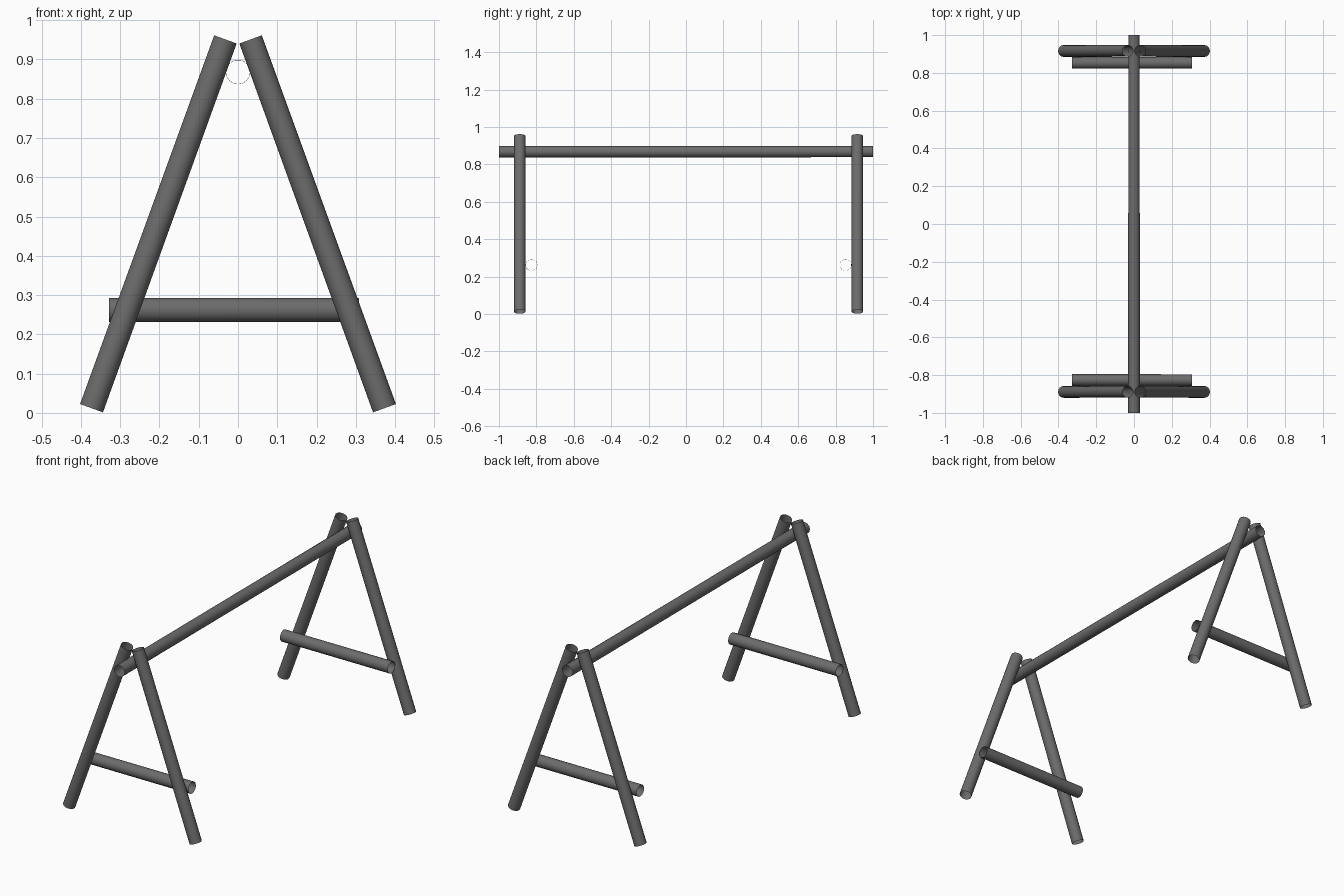
import bpy, bmesh
from math import cos, sin, tau
from mathutils import Vector

if "Cube" in bpy.data.objects:
    bpy.data.objects.remove(bpy.data.objects["Cube"])

# Dark grey finish
dark = bpy.data.materials.new("dark_grey")
dark.diffuse_color = (0.15, 0.15, 0.15, 1)
dark.use_nodes = True
dark.node_tree.nodes["Principled BSDF"].inputs["Base Color"].default_value = dark.diffuse_color


def tube(name, start, end, radius=0.031, sides=16):
    """Open-ended, smooth-shaded pole; its end rings are turned half a side apart."""
    a, b = Vector(start), Vector(end)
    rot = (b - a).to_track_quat('Z', 'Y')
    bm = bmesh.new()
    rings = []
    for centre, turn in ((a, 0), (b, 0.5)):
        angles = [tau * (i + turn) / sides for i in range(sides)]
        rings.append([bm.verts.new(centre + rot @ Vector((radius * cos(t), radius * sin(t), 0)))
                      for t in angles])
    low, high = rings
    for i in range(sides):
        j = (i + 1) % sides
        bm.faces.new((low[i], low[j], high[i])).smooth = True
        bm.faces.new((low[j], high[j], high[i])).smooth = True
    mesh = bpy.data.meshes.new(name)
    bm.to_mesh(mesh)
    bm.free()
    mesh.materials.append(dark)
    obj = bpy.data.objects.new(name, mesh)
    bpy.context.collection.objects.link(obj)
    return obj


# Long horizontal rail
tube("top_rail", (0, -1, 0.868), (0, 1, 0.868), sides=12)

# A-frame at each end: two leaning legs and a cross brace on the inner side
for end, leg_y, brace_y in (("front", -0.889, -0.826), ("back", 0.916, 0.853)):
    for side, s in (("left", -1), ("right", 1)):
        tube(f"{end}_{side}_leg", (s * 0.373, leg_y, 0.012), (s * 0.032, leg_y, 0.951))
    tube(f"{end}_cross_brace", (-0.328, brace_y, 0.262), (0.308, brace_y, 0.262))
